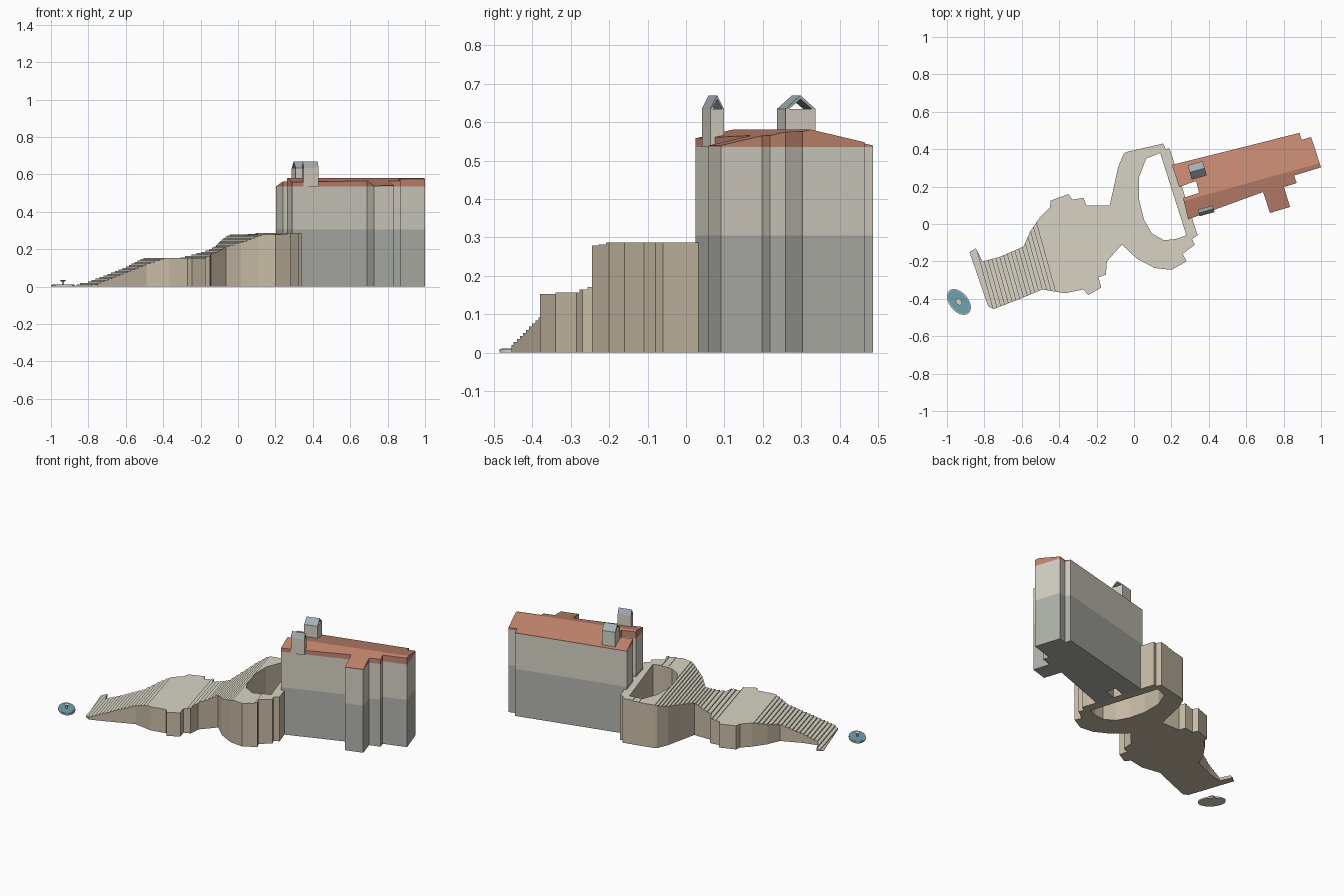
import bpy, bmesh, math
from mathutils import Vector, Matrix

if "Cube" in bpy.data.objects:
    bpy.data.objects.remove(bpy.data.objects["Cube"])

A = math.radians(15.5)                       # plan direction of the whole site
U = Vector((math.cos(A), math.sin(A), 0))
V = Vector((-math.sin(A), math.cos(A), 0))


def mat(name, *rgb):
    m = bpy.data.materials.new(name)
    m.diffuse_color = (*rgb, 1)
    m.use_nodes = True
    m.node_tree.nodes["Principled BSDF"].inputs["Base Color"].default_value = m.diffuse_color
    return m


TREAD = mat("pale_stone", .68, .65, .55)
WALL = mat("tan_stone", .58, .50, .38)
PLASTER = mat("plaster", .66, .63, .55)
GREY = mat("grey_stone", .44, .45, .41)
TILE = mat("roof_tile", .55, .24, .16)
LEAD = mat("lead", .36, .43, .45)
WATER = mat("water", .15, .36, .44)


def finish(bm, name, *mats):
    bmesh.ops.recalc_face_normals(bm, faces=bm.faces)
    me = bpy.data.meshes.new(name)
    bm.to_mesh(me)
    bm.free()
    for m in mats:
        me.materials.append(m)
    ob = bpy.data.objects.new(name, me)
    bpy.context.collection.objects.link(ob)
    return ob


def solid(name, loops, cuts, base, height, mats, bottom=True, top=True):
    """Fill plan loops (hundredths), split along cut lines, raise each cell to
    height(cell_centre, vertex) and close with outer walls and risers."""
    plan = bmesh.new()
    for loop in loops:
        vs = [plan.verts.new((x / 100, y / 100, 0)) for x, y in loop]
        for a, b in zip(vs, vs[1:] + vs[:1]):
            plan.edges.new((a, b))
    bmesh.ops.triangle_fill(plan, edges=plan.edges[:], normal=(0, 0, 1))
    for co, no in cuts:
        bmesh.ops.bisect_plane(plan, geom=plan.verts[:] + plan.edges[:] + plan.faces[:],
                               dist=1e-5, plane_co=co, plane_no=no)
    bm = bmesh.new()

    def poly(pts, idx):
        bm.faces.new([bm.verts.new(p) for p in pts]).material_index = idx

    def at(v, z):
        return (v.co.x, v.co.y, z)
    for f in plan.faces:
        c = f.calc_center_median()
        if top:
            poly([at(v, height(c, v.co)) for v in f.verts], 0)
        if bottom:
            poly([at(v, base) for v in f.verts], 1)
        for e in f.edges:
            a, b = e.verts
            ha, hb = height(c, a.co), height(c, b.co)
            la = lb = base
            idx = 1
            other = [g for g in e.link_faces if g != f]
            if other:
                oc = other[0].calc_center_median()
                la, lb, idx = height(oc, a.co), height(oc, b.co), 0
            if ha - la > 1e-5 or hb - lb > 1e-5:
                pts = [at(a, la), at(b, lb)]
                if hb - lb > 1e-5:
                    pts.append(at(b, hb))
                if ha - la > 1e-5:
                    pts.append(at(a, ha))
                poly(pts, idx)
    plan.free()
    bmesh.ops.remove_doubles(bm, verts=bm.verts, dist=1e-5)
    return finish(bm, name, *mats)


# Stairway, terrace and oval ring in one stepped body
stairs = [(-88, -15), (-84.5, -13), (-81, -20), (-71.5, -17.5), (-59, -12), (-55.5, -4),
          (-50, 4), (-45, 9), (-44.5, 12.5), (-35, 16), (-33, 13), (-27, 14), (-25.5, 10),
          (-13, 10), (-10.5, 21), (-8.5, 30.5), (-5.5, 37.5), (-4, 38.5), (15.5, 43),
          (17, 40), (19, 40.5), (34, -6), (31, -8), (32.5, -11), (26, -16), (28, -20),
          (20, -24.5), (11, -23.5), (1.5, -18.5), (-6.5, -11), (-14.5, -20), (-15, -27),
          (-19, -28.5), (-17.5, -34), (-24.5, -38), (-27, -35), (-37, -37), (-49, -35),
          (-61, -40), (-75, -45.5), (-78, -44), (-84.5, -25)]
court = [(14, 38), (6.5, 35), (2.7, 25), (2.7, 13), (5.3, 2.5), (9.5, -5), (16, -8.7),
         (22.5, -8), (28, -6)]
profile = [(-1, 0), (-.89, 0), (-.48, .152), (-.26, .153), (-.14, .19), (.06, .278),
           (.16, .28), (.27, .29), (2, .29)]


def rise(u):
    for (a, p), (b, q) in zip(profile, profile[1:]):
        if a <= u <= b:
            return p + (q - p) * (u - a) / (b - a)


levels = ([-.87 + .39 * i / 18 for i in range(19)] + [-.26 + .12 * i / 5 for i in range(5)]
          + [-.14 + .2 * i / 12 for i in range(13)] + [.16, .2])


def step_height(c, _):
    u = c.dot(U)
    if -.48 < u < -.26:
        return .153
    lo = max([k for k in levels if k <= u], default=-.885)
    hi = min([k for k in levels if k > u], default=.27)
    return max(.004, rise((lo + hi) / 2))


solid("stairway", [stairs, court], [(U * k, U) for k in levels], 0, step_height, (TREAD, WALL))

# Church body: grey base, plaster upper wall, low gabled roof
church = [(20.3, 31.6), (88.5, 48.7), (89.6, 45), (94.7, 46.5), (100, 30.3), (85.6, 25.9),
          (87, 21.9), (80.2, 19.8), (83.4, 9.1), (72.7, 5.9), (69, 17.1), (29, 2.5),
          (26.2, 13.9), (34.8, 16.6), (33.2, 23), (24.1, 19.8)]
RIDGE = Vector((.64, .227, 0))


def roof_height(_, p):
    return .536 + .045 * max(0, 1 - abs((p - RIDGE).dot(V)) / .2)


solid("church_base", [church], [], 0, lambda c, p: .305, (GREY, GREY), top=False)
solid("church_upper_wall", [church], [], .305, lambda c, p: .535, (PLASTER, PLASTER),
      bottom=False, top=False)
solid("church_roof", [church], [(RIDGE, V)], .535, roof_height, (TILE, TILE), bottom=False)


# Bell towers with open gable caps
def extrude_profile(name, pts, length, x, y, m):
    bm = bmesh.new()
    f = bm.faces.new([bm.verts.new((-length / 2, a, z)) for a, z in pts])
    g = bmesh.ops.extrude_face_region(bm, geom=[f])["geom"]
    bmesh.ops.translate(bm, verts=[v for v in g if isinstance(v, bmesh.types.BMVert)],
                        vec=(length, 0, 0))
    bmesh.ops.transform(bm, matrix=Matrix.Translation((x, y, 0)) @ Matrix.Rotation(A, 4, 'Z'),
                        verts=bm.verts)
    return finish(bm, name, m)


for side, x, y, length, w in (("left", .338, .287, .083, .08), ("right", .386, .07, .083, .036)):
    h = w / 2
    extrude_profile(side + "_tower", [(-h, .535), (h, .535), (h, .635), (-h, .635)],
                    length, x, y, PLASTER)
    extrude_profile(side + "_tower_cap",
                    [(-h, .635), (0, .67), (h, .635), (h * .75, .635), (0, .66), (-h * .75, .635)],
                    length, x, y, LEAD)


# Oval fountain at the foot of the stairs
def oval(name, r1, r2, rx, ry, z0, z1, m):
    bm = bmesh.new()
    bmesh.ops.create_cone(bm, cap_ends=True, segments=32, radius1=r1, radius2=r2, depth=z1 - z0)
    M = (Matrix.Translation((-.936, -.417, (z0 + z1) / 2))
         @ Matrix.Rotation(math.radians(-50), 4, 'Z') @ Matrix.Diagonal((rx, ry, 1, 1)))
    bmesh.ops.transform(bm, matrix=M, verts=bm.verts)
    return finish(bm, name, m)


oval("fountain_basin", 1, 1, .08, .05, 0, .009, TREAD)
oval("fountain_water", 1, 1, .074, .045, .008, .0105, WATER)
oval("fountain_stem", 1, 1, .006, .006, .009, .03, TREAD)
oval("fountain_bowl", .5, 1, .02, .015, .028, .035, TREAD)
